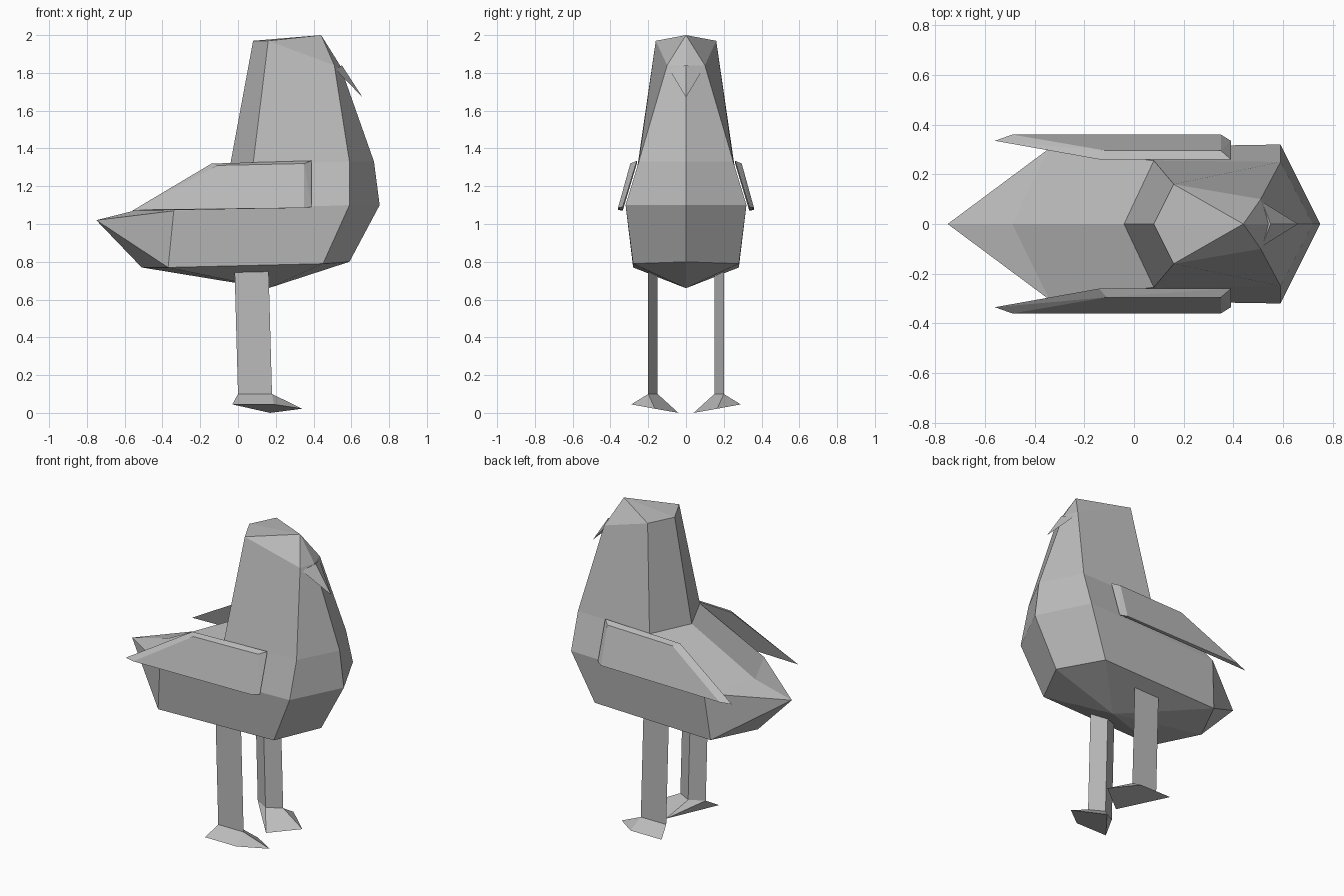
import bpy
import bmesh

if "Cube" in bpy.data.objects:
    bpy.data.objects.remove(bpy.data.objects["Cube"])

grey = bpy.data.materials.new("plain grey")
grey.diffuse_color = (0.5, 0.5, 0.5, 1)
grey.use_nodes = True
grey.node_tree.nodes["Principled BSDF"].inputs["Base Color"].default_value = grey.diffuse_color


def finish(bm, name):
    bmesh.ops.recalc_face_normals(bm, faces=bm.faces)
    mesh = bpy.data.meshes.new(name)
    bm.to_mesh(mesh)
    bm.free()
    mesh.materials.append(grey)
    bpy.context.collection.objects.link(bpy.data.objects.new(name, mesh))


def hull(name, points, side=1):
    """Faceted convex part; side = -1 mirrors it across y."""
    bm = bmesh.new()
    for x, y, z in points:
        bm.verts.new((x, y * side, z))
    res = bmesh.ops.convex_hull(bm, input=bm.verts[:])
    bmesh.ops.dissolve_limit(bm, angle_limit=0.02, verts=bm.verts[:], edges=bm.edges[:])
    finish(bm, name)


# Body: one half described by landmarks, then mirrored and welded
marks = {
    "A": (0.44, 0, 2.00), "B": (0.08, 0, 1.97), "C": (0.16, 0.16, 1.97),     # crown
    "D": (0.51, 0.10, 1.84), "H": (0.54, 0, 1.84),                           # face
    "F": (0.59, 0.25, 1.33), "G": (0.72, 0, 1.33),                           # upper chest
    "I": (0.75, 0, 1.10), "J": (0.59, 0.32, 1.10),                           # breast
    "K": (0.59, 0, 0.80), "L": (0.45, 0.28, 0.79), "M": (0.16, 0, 0.66),     # belly
    "N": (-0.37, 0.28, 0.77), "O": (-0.51, 0, 0.77), "P": (-0.75, 0, 1.02),  # tail
    "Q": (-0.34, 0.305, 1.07), "T": (-0.49, 0, 1.085),                       # rump
    "R": (-0.04, 0, 1.32), "S": (0.08, 0.255, 1.32),                         # nape
}
panels = ("ABC ACD ADH HDFG GFJI IJLK KLM LNM MNO ONP NQP JQNL "
          "FSQJ RTQS TPQ CSFD BRSC").split()
bm = bmesh.new()
for side in (1, -1):
    v = {k: bm.verts.new((x, y * side, z)) for k, (x, y, z) in marks.items()}
    for p in panels:
        bm.faces.new([v[k] for k in p])
bmesh.ops.remove_doubles(bm, verts=bm.verts[:], dist=0.001)
finish(bm, "body")

# Beak: small hooked wedge over the chest
hull("beak", [(0.515, 0.09, 1.82), (0.515, -0.09, 1.82),
              (0.55, 0, 1.84), (0.66, 0, 1.67)])

for side, label in ((1, "left"), (-1, "right")):
    # Wing: leaning slab with bevelled rim
    hull(label + "_wing", [
        (-0.56, 0.335, 1.07), (-0.14, 0.26, 1.32), (0.39, 0.26, 1.335), (0.39, 0.335, 1.09),
        (-0.49, 0.36, 1.075), (-0.11, 0.295, 1.31), (0.35, 0.295, 1.32), (0.35, 0.36, 1.085)],
        side)
    # Leg: three-sided post, flat on the outside
    ankle = [(0.0, 0.20, 0.10), (0.18, 0.20, 0.10), (0.09, 0.15, 0.10)]
    hip = [(x - 0.018, y, 0.75) for x, y, z in ankle]
    hull(label + "_leg", ankle + hip, side)
    # Foot: flared wedge with pointed toe
    hull(label + "_foot", ankle + [
        (-0.03, 0.29, 0.045), (0.19, 0.29, 0.045), (0.34, 0.165, 0.022), (0.17, 0.04, 0.0)],
        side)
